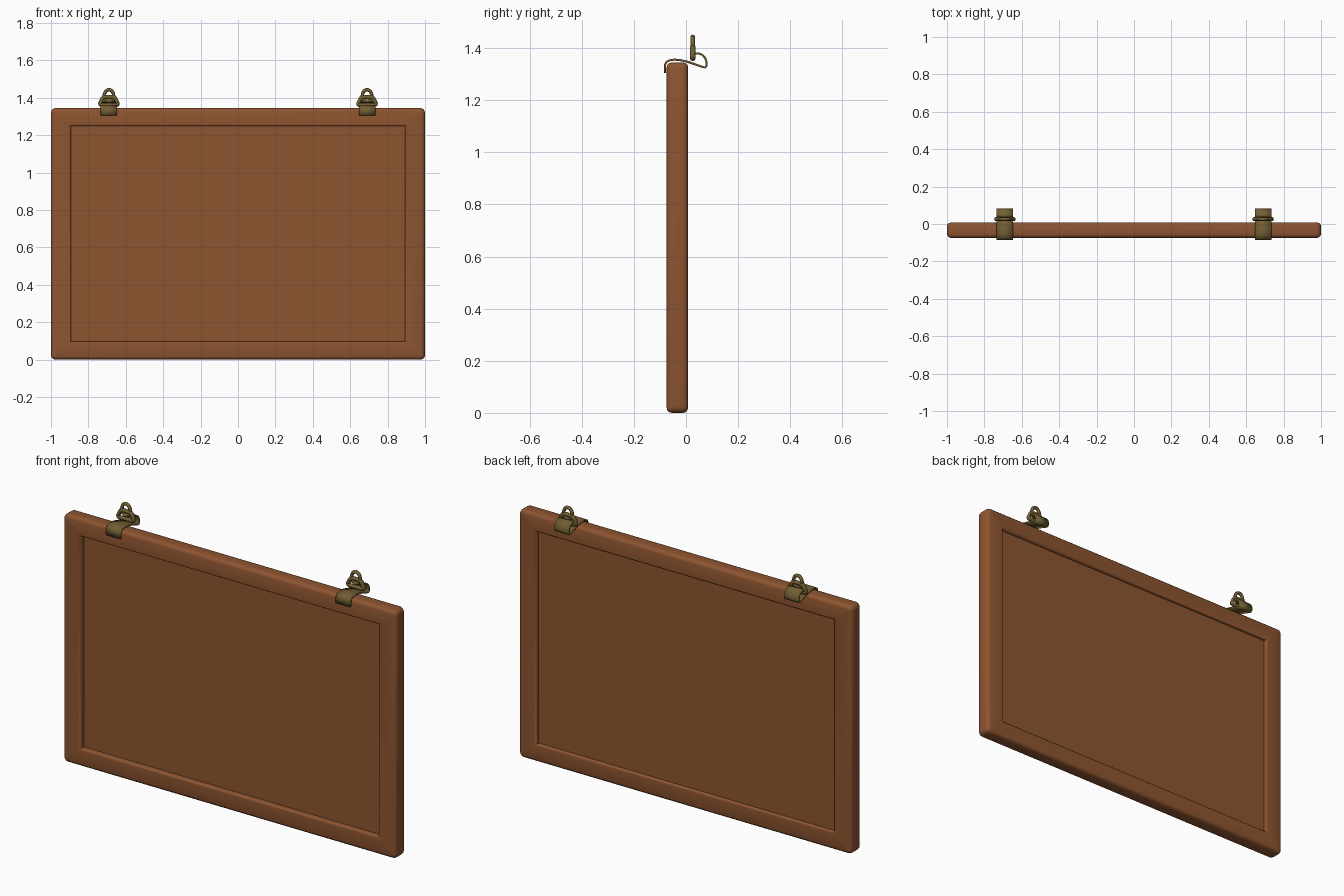
import bpy, bmesh, math

if "Cube" in bpy.data.objects:
    bpy.data.objects.remove(bpy.data.objects["Cube"])


def material(name, color):
    m = bpy.data.materials.new(name)
    m.diffuse_color = (*color, 1)
    m.use_nodes = True
    m.node_tree.nodes["Principled BSDF"].inputs["Base Color"].default_value = m.diffuse_color
    return m


WOOD = material("brown wood", (0.27, 0.09, 0.03))
BRASS = material("aged brass", (0.17, 0.115, 0.034))


def finish(bm, name, mat, angle=35):
    bmesh.ops.remove_doubles(bm, verts=bm.verts, dist=1e-5)
    bmesh.ops.recalc_face_normals(bm, faces=bm.faces)
    me = bpy.data.meshes.new(name)
    bm.to_mesh(me)
    bm.free()
    ob = bpy.data.objects.new(name, me)
    bpy.context.collection.objects.link(ob)
    me.materials.append(mat)
    bpy.ops.object.select_all(action='DESELECT')
    ob.select_set(True)
    bpy.context.view_layer.objects.active = ob
    bpy.ops.object.shade_smooth_by_angle(angle=math.radians(angle))
    return ob


W, H, R, SEG = 1.0, 1.345, 0.025, 4      # half width, height, corner radius
FRONT, BACK = -0.074, 0.008
SIDE, RAIL = 0.108, 0.097                # moulding widths


def ring(bm, d, y):
    """Rounded rectangle inset by fraction d of the moulding width."""
    x, z = W - d * SIDE, H / 2 - d * RAIL
    r = max(R - d * SIDE, 0)
    out = []
    for k, (sx, sz) in enumerate([(1, 1), (-1, 1), (-1, -1), (1, -1)]):
        for i in range(SEG + 1):
            a = math.pi / 2 * (k + i / SEG)
            out.append(bm.verts.new((sx * (x - r) + r * math.cos(a), y,
                                     H / 2 + sz * (z - r) + r * math.sin(a))))
    return out


# frame: rounded moulding swept around with mitred corners
b = 0.02
profile = []
for cd, cy, start, bd in [(0.19, FRONT + b, 180, 0.19), (0.88, FRONT + b * 0.6, 270, 0.12),
                          (0.88, BACK - b * 0.6, 0, 0.12), (0.19, BACK - b, 90, 0.19)]:
    by = b if bd > 0.15 else b * 0.6
    for i in range(4):
        a = math.radians(start + 30 * i)
        profile.append((cd + bd * math.cos(a), cy + by * math.sin(a)))
bm = bmesh.new()
rings = [ring(bm, d, y) for d, y in profile]
n = len(rings[0])
for j, r0 in enumerate(rings):
    r1 = rings[(j + 1) % len(rings)]
    for i in range(n):
        bm.faces.new((r0[i], r0[(i + 1) % n], r1[(i + 1) % n], r1[i]))
finish(bm, "frame", WOOD)

# panel: thin board set into the frame
bm = bmesh.new()
bmesh.ops.create_cube(bm, size=1)
for v in bm.verts:
    v.co = (v.co.x * 1.82, -0.028 + v.co.y * 0.034, H / 2 + v.co.z * (H - 0.17))
finish(bm, "panel", WOOD)

# hanging clips
STRAP = [(-0.081, 1.305), (-0.081, 1.335), (-0.076, 1.346), (-0.064, 1.353), (-0.045, 1.356),
         (-0.022, 1.354), (0.005, 1.348), (0.035, 1.338), (0.06, 1.329), (0.073, 1.326),
         (0.079, 1.332), (0.079, 1.345), (0.073, 1.363), (0.063, 1.374), (0.048, 1.380),
         (0.034, 1.379)]


def strap(x, name):
    bm = bmesh.new()
    rows = [[bm.verts.new((x + s * 0.044, y, z)) for s in (-1, 1)] for y, z in STRAP]
    for p, q in zip(rows, rows[1:]):
        bm.faces.new((p[0], p[1], q[1], q[0]))
    ob = finish(bm, name, BRASS, 50)
    mod = ob.modifiers.new("thickness", 'SOLIDIFY')
    mod.thickness = 0.008
    mod.offset = 0


def wire(name, pts, radius):
    cu = bpy.data.curves.new(name, 'CURVE')
    cu.dimensions = '3D'
    cu.bevel_depth = radius
    cu.bevel_resolution = 2
    sp = cu.splines.new('POLY')
    sp.points.add(len(pts) - 1)
    for p, co in zip(sp.points, pts):
        p.co = (*co, 1)
    sp.use_cyclic_u = True
    sp.use_smooth = True
    cu.materials.append(BRASS)
    bpy.context.collection.objects.link(bpy.data.objects.new(name, cu))


LINK = [(0.040, 1.361), (0.046, 1.364), (0.047, 1.371), (0.034, 1.396), (0.028, 1.402), (0.02, 1.404)]
for x, side in ((-0.69, "left"), (0.69, "right")):
    strap(x, side + "_strap")
    # wide link held by the strap loop
    half = [(x + px, 0.026, z) for px, z in LINK]
    wire(side + "_link", half + [(x - px, 0.026, z) for px, z in reversed(LINK)], 0.011)
    # upright eyelet
    wire(side + "_eyelet", [(x + 0.025 * math.cos(t * math.pi / 12), 0.026,
                             1.412 + 0.031 * math.sin(t * math.pi / 12)) for t in range(24)], 0.009)
